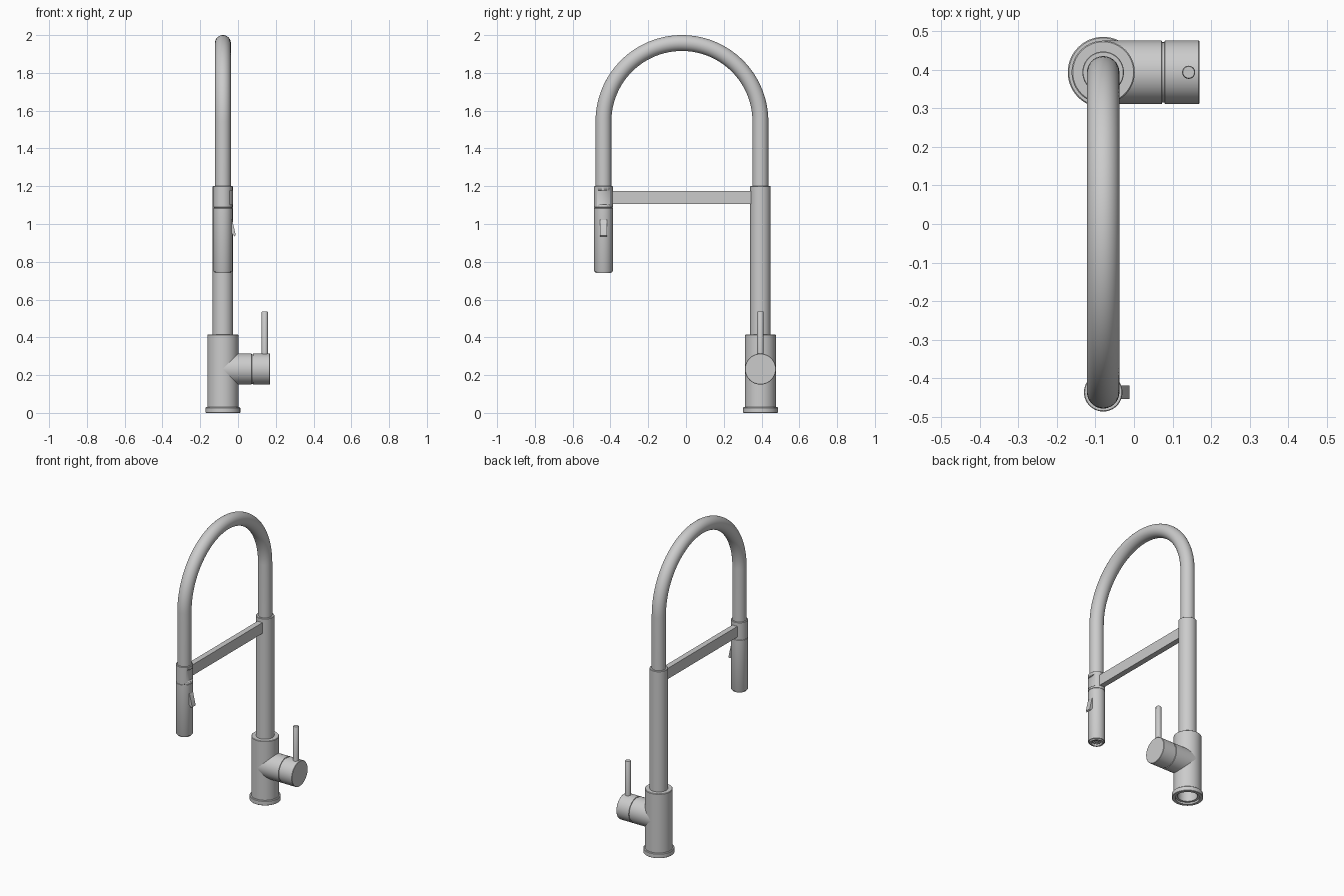
import bpy, bmesh, math
from mathutils import Matrix, Vector

if "Cube" in bpy.data.objects:
    bpy.data.objects.remove(bpy.data.objects["Cube"])

CX, CY, HY = -0.08, 0.394, -0.437   # column axis and spray head axis


def finish(name, bm):
    bmesh.ops.recalc_face_normals(bm, faces=bm.faces[:])
    me = bpy.data.meshes.new(name)
    bm.to_mesh(me)
    bm.free()
    ob = bpy.data.objects.new(name, me)
    bpy.context.collection.objects.link(ob)
    bpy.ops.object.select_all(action='DESELECT')
    ob.select_set(True)
    bpy.context.view_layer.objects.active = ob
    bpy.ops.object.shade_smooth_by_angle(angle=math.radians(35))
    return ob


def lathe(name, profile, loc, axis='Z', n=64):
    """Revolve (radius, height) points; axis X lays the part on its side."""
    bm = bmesh.new()
    vs = [bm.verts.new((r, 0, z)) for r, z in profile]
    es = [bm.edges.new(p) for p in zip(vs, vs[1:])]
    bmesh.ops.spin(bm, geom=vs + es, cent=(0, 0, 0), axis=(0, 0, 1),
                   angle=math.tau, steps=n)
    bmesh.ops.remove_doubles(bm, verts=bm.verts[:], dist=1e-5)
    rot = Matrix.Rotation(math.pi / 2, 4, 'Y') if axis == 'X' else Matrix()
    bm.transform(Matrix.Translation(loc) @ rot)
    return finish(name, bm)


def prism(name, outline, y0, y1):
    """Extrude an (x, z) outline along y."""
    bm = bmesh.new()
    f = bm.faces.new([bm.verts.new((x, y0, z)) for x, z in outline])
    g = bmesh.ops.extrude_face_region(bm, geom=[f])['geom']
    bmesh.ops.translate(bm, vec=(0, y1 - y0, 0),
                        verts=[v for v in g if isinstance(v, bmesh.types.BMVert)])
    return finish(name, bm)


def box(name, x0, x1, y0, y1, z0, z1):
    return prism(name, [(x0, z0), (x1, z0), (x1, z1), (x0, z1)], y0, y1)


# Base flange with open underside
lathe("base_flange", [(0.058, 0.03), (0.058, 0.012), (0.072, 0.012), (0.072, 0),
                      (0.09, 0), (0.092, 0.002), (0.092, 0.027), (0.089, 0.03),
                      (0.058, 0.03)], (CX, CY, 0))
# Valve body, hollow from below
lathe("valve_body", [(0, 0.1), (0.058, 0.1), (0.058, 0.03), (0.082, 0.03),
                     (0.082, 0.412), (0.079, 0.415), (0, 0.415)], (CX, CY, 0))
# Column
lathe("column", [(0, 0.41), (0.054, 0.41), (0.054, 1.198), (0.052, 1.2),
                 (0, 1.2)], (CX, CY, 0))

# Side valve with a groove before the turning cap
lathe("side_valve", [(0, 0), (0.082, 0), (0.082, 0.152), (0.078, 0.153),
                     (0.078, 0.159), (0.082, 0.16), (0.082, 0.248),
                     (0.08, 0.25), (0, 0.25)], (CX, CY, 0.232), 'X')
# Lever
lathe("lever", [(0, 0.29), (0.017, 0.29), (0.017, 0.533), (0.015, 0.536),
                (0, 0.536)], (0.142, CY, 0), n=32)

# Arched hose, swept as a round tube
R = (CY - HY) / 2
mid, zc, tube = (CY + HY) / 2, 2.0 - 0.042 - R, 0.042
path = [(CY, 1.19, 0)]
path += [(mid + R * math.cos(a), zc + R * math.sin(a), a)
         for a in (math.pi * i / 64 for i in range(65))]
path += [(HY, 1.19, math.pi)]
bm = bmesh.new()
rings = []
for y, z, a in path:
    out = Vector((0, math.cos(a), math.sin(a)))
    rings.append([bm.verts.new(Vector((CX, y, z)) + tube *
                  (out * math.cos(t) + Vector((1, 0, 0)) * math.sin(t)))
                  for t in (math.tau * k / 40 for k in range(40))])
for p, q in zip(rings, rings[1:]):
    for k in range(40):
        j = (k + 1) % 40
        bm.faces.new((p[k], p[j], q[j], q[k]))
bm.faces.new(rings[0])
bm.faces.new(rings[-1])
finish("arched_hose", bm)

# Spray head with recessed nozzle and a seam under the holder
head = lathe("spray_head", [(0, 0.755), (0.03, 0.755), (0.032, 0.74), (0.042, 0.74),
                            (0.044, 0.748), (0.049, 0.748), (0.05, 0.75),
                            (0.05, 1.083), (0.048, 1.084), (0.048, 1.088),
                            (0.05, 1.089), (0.05, 1.198), (0.048, 1.2),
                            (0, 1.2)], (CX, HY, 0))
# Flat notch on the side of the holder
cutter = box("notch_cutter", CX + 0.038, CX + 0.1, HY - 0.1, HY + 0.1, 1.102, 1.178)
cutter.hide_render = True
cutter.hide_set(True)
mod = head.modifiers.new("notch", 'BOOLEAN')
mod.object = cutter
mod.operation = 'DIFFERENCE'
mod.solver = 'EXACT'

# Nozzle jets
for i in range(8):
    a = math.tau * i / 8
    lathe("nozzle_jet", [(0, 0.745), (0.004, 0.745), (0.004, 0.757), (0, 0.757)],
          (CX + 0.02 * math.cos(a), HY + 0.02 * math.sin(a), 0), n=10)

# Spray switch: wedge flaring out towards the bottom
prism("spray_switch", [(CX + 0.04, 1.03), (CX + 0.05, 1.02), (CX + 0.068, 0.94),
                       (CX + 0.06, 0.935), (CX + 0.04, 0.96)],
      HY - 0.018, HY + 0.018)

# Support bar between column and spray head
box("support_bar", CX - 0.018, CX + 0.018, HY + 0.03, CY - 0.03, 1.105, 1.175)
